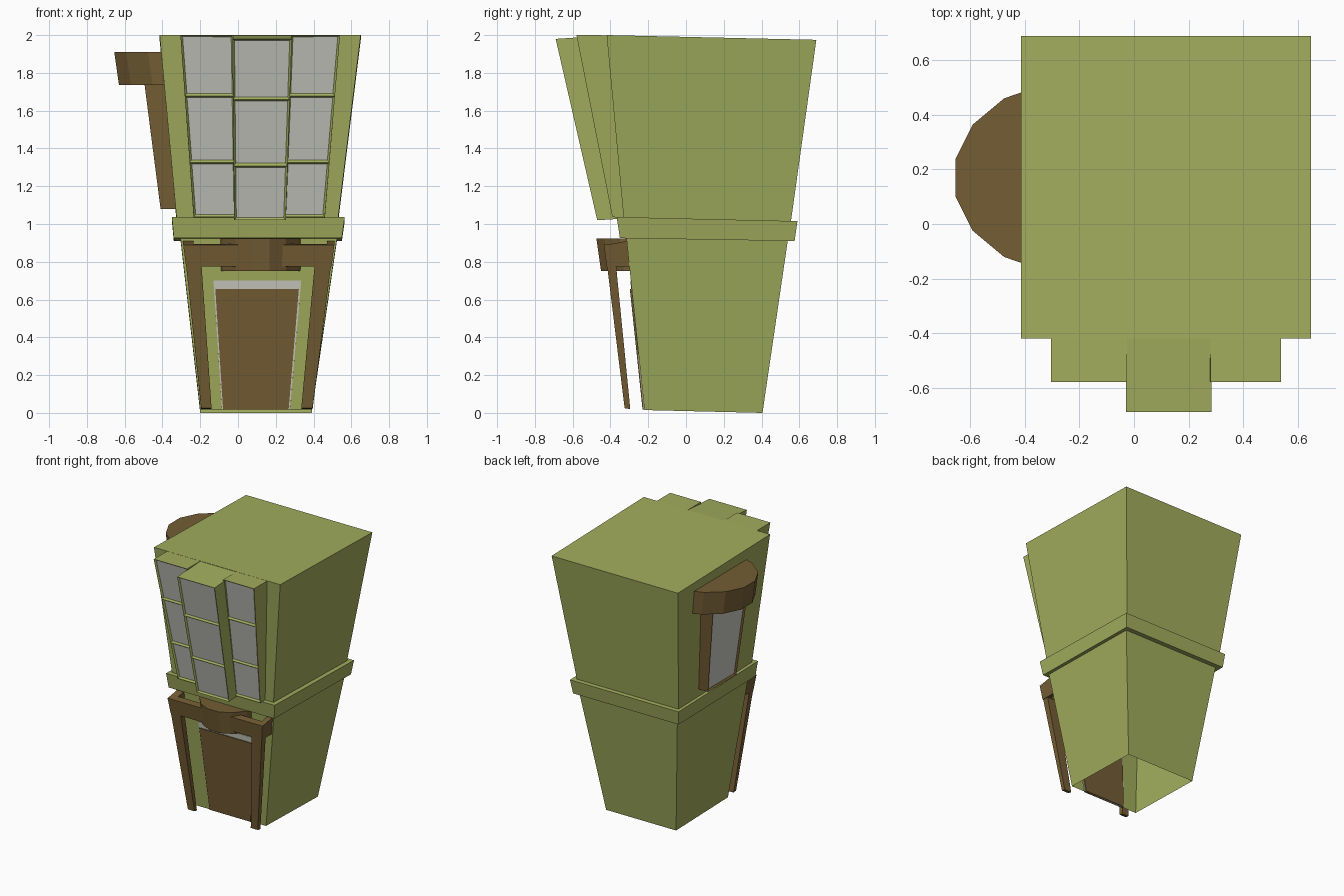
import bpy, bmesh, math
from mathutils import Vector

if "Cube" in bpy.data.objects:
    bpy.data.objects.remove(bpy.data.objects["Cube"])


def material(name, r, g, b):
    m = bpy.data.materials.new(name)
    m.diffuse_color = (r, g, b, 1)
    m.use_nodes = True
    m.node_tree.nodes["Principled BSDF"].inputs["Base Color"].default_value = m.diffuse_color
    return m


GREEN = material("green_paint", 0.36, 0.42, 0.11)
BROWN = material("brown_wood", 0.175, 0.11, 0.035)
GLASS = material("pale_glass", 0.58, 0.58, 0.53)


def finish(name, bm, mats):
    bmesh.ops.recalc_face_normals(bm, faces=bm.faces[:])
    mesh = bpy.data.meshes.new(name)
    bm.to_mesh(mesh)
    bm.free()
    for m in mats:
        mesh.materials.append(m)
    ob = bpy.data.objects.new(name, mesh)
    bpy.context.collection.objects.link(ob)
    return ob


def quad(xb, yb, zb, xt, yt, zt):
    """Upright quad: bottom-left, bottom-right, top-right, top-left."""
    return [Vector(p) for p in ((xb[0], yb, zb), (xb[1], yb, zb), (xt[1], yt, zt), (xt[0], yt, zt))]


def to_left(p):
    """Turn a front-facing point so that it faces -x."""
    return Vector((p[1], -p[0], p[2]))


def box(name, front, back, mat, rows=None, inset=0.016):
    """Six-sided block; rows splits the front into recessed panes."""
    bm = bmesh.new()
    bl, br, tr, tl = front
    cuts = rows or [0, 1]
    L = [bm.verts.new(bl.lerp(tl, t)) for t in cuts]
    R = [bm.verts.new(br.lerp(tr, t)) for t in cuts]
    B = [bm.verts.new(p) for p in back]
    panes = [bm.faces.new((L[i], R[i], R[i + 1], L[i + 1])) for i in range(len(cuts) - 1)]
    bm.faces.new((B[1], B[0], B[3], B[2]))
    bm.faces.new((B[0], *L, B[3]))
    bm.faces.new((B[1], B[2], *reversed(R)))
    bm.faces.new((L[0], B[0], B[1], R[0]))
    bm.faces.new((L[-1], R[-1], B[2], B[3]))
    bmesh.ops.recalc_face_normals(bm, faces=bm.faces[:])
    if rows:
        bmesh.ops.inset_individual(bm, faces=panes, thickness=inset, depth=-0.012)
        for f in panes:
            f.material_index = 1
    return finish(name, bm, [mat, GLASS])


def round_hood(name, cu, cv, ru, rv, z0, z1, lean, turn=lambda p: p):
    """Front half of a 16-sided prism that leans outward towards the top."""
    bm = bmesh.new()
    angles = [math.radians(-78.75 + 22.5 * i) for i in range(8)]
    rings = []
    for z, shift in ((z0, lean), (z1, 0)):
        rings.append([bm.verts.new(turn((cu + ru * math.sin(a), cv + shift - rv * math.cos(a), z)))
                      for a in angles])
    lo, hi = rings
    for i in range(8):
        j = (i + 1) % 8
        bm.faces.new((lo[i], lo[j], hi[j], hi[i]))
    bm.faces.new(lo[::-1])
    bm.faces.new(hi)
    return finish(name, bm, [BROWN])


def wall_y(z):
    return -0.22 - 0.105 * (z - 0.015)


# Lower storey: thin walls, open underneath, with a door opening
bm = bmesh.new()
f = [bm.verts.new(p) for p in quad((-0.20, 0.39), -0.22, 0.015, (-0.305, 0.525), wall_y(0.93), 0.93)]
b = [bm.verts.new(p) for p in quad((-0.20, 0.39), 0.405, 0.0, (-0.305, 0.525), 0.54, 0.92)]
d = [bm.verts.new(p) for p in quad((-0.085, 0.275), -0.22, 0.015, (-0.13, 0.335), wall_y(0.70), 0.70)]
for face in ((f[0], d[0], d[3], f[3]), (d[1], f[1], f[2], d[2]), (d[3], d[2], f[2], f[3]),
             (f[1], b[1], b[2], f[2]), (b[1], b[0], b[3], b[2]), (b[0], f[0], f[3], b[3])):
    bm.faces.new(face)
finish("lower_walls", bm, [GREEN])

# Door and its pale surround
for name, mat, xb, xt, top, out, back in (
        ("door_surround", GLASS, (-0.085, 0.275), (-0.13, 0.335), 0.70, 0.003, 0.006),
        ("door", BROWN, (-0.079, 0.268), (-0.12, 0.322), 0.655, 0.01, 0.012)):
    box(name, quad(xb, -0.22 - out, 0.017, xt, wall_y(top) - out, top),
        quad(xb, -0.22 + back, 0.017, xt, wall_y(top) + back, top), mat)

# Ledge between the storeys
box("ledge", quad((-0.34, 0.55), -0.35, 0.925, (-0.35, 0.565), -0.367, 1.037),
    quad((-0.34, 0.55), 0.575, 0.91, (-0.35, 0.565), 0.59, 1.015), GREEN)

# Upper storey
box("upper_walls", quad((-0.325, 0.53), -0.33, 1.03, (-0.415, 0.65), -0.42, 2.0),
    quad((-0.325, 0.53), 0.555, 1.01, (-0.415, 0.65), 0.69, 1.975), GREEN)

# Bay window: two side columns and a deeper centre column
ROWS = [0, 0.30, 0.665, 1]
for name, xb, xt in (("bay_left", (-0.235, -0.01), (-0.305, -0.025)),
                     ("bay_right", (0.243, 0.46), (0.28, 0.54))):
    box(name, quad(xb, -0.39, 1.037, xt, -0.58, 2.0),
        quad(xb, -0.31, 1.03, xt, -0.40, 1.999), GREEN, ROWS)
box("bay_centre", quad((-0.02, 0.253), -0.47, 1.02, (-0.03, 0.285), -0.69, 1.98),
    quad((-0.02, 0.253), -0.31, 1.03, (-0.03, 0.285), -0.40, 1.999), GREEN, ROWS)

# Porch posts, side returns and lintel
for side, xb, xt, rx in (("left", (-0.195, -0.14), (-0.285, -0.20), (-0.29, -0.235)),
                         ("right", (0.335, 0.395), (0.415, 0.505), (0.47, 0.51))):
    box(side + "_porch_post", quad(xb, -0.325, 0.025, xt, -0.43, 0.88),
        quad(xb, -0.295, 0.02, xt, -0.38, 0.88), BROWN)
    rb = (rx[0] + 0.015, rx[1]) if side == "left" else (rx[0], rx[1] - 0.015)
    box(side + "_porch_return", quad(rb, -0.41, 0.775, rx, -0.42, 0.89),
        quad(rb, -0.295, 0.775, rx, -0.31, 0.91), BROWN)
box("porch_lintel", quad((-0.275, 0.495), -0.42, 0.775, (-0.29, 0.51), -0.435, 0.89),
    quad((-0.275, 0.495), -0.365, 0.775, (-0.29, 0.51), -0.38, 0.895), BROWN)
round_hood("porch_hood", 0.12, -0.19, 0.24, 0.29, 0.75, 0.922, 0.025)

# Window with hood on the left side
sill = quad((-0.32, 0.02), -0.41, 1.08, (-0.38, 0.04), -0.495, 1.74)
rear = quad((-0.32, 0.02), -0.31, 1.08, (-0.38, 0.04), -0.37, 1.74)
box("side_window", [to_left(p) for p in sill], [to_left(p) for p in rear], BROWN, [0, 1])
round_hood("side_window_hood", -0.17, -0.243, 0.35, 0.42, 1.735, 1.91, 0.025, to_left)
